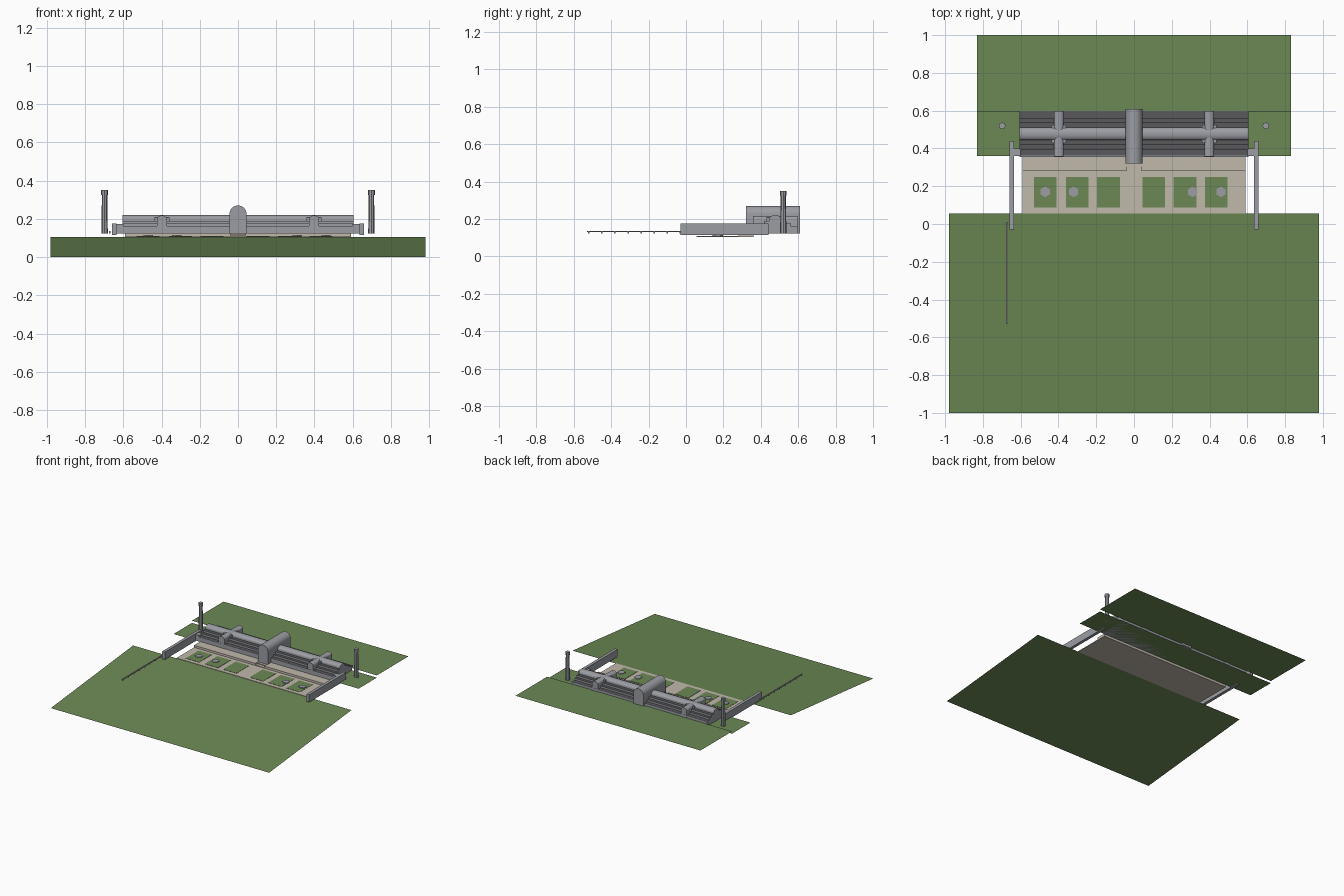
import bpy, bmesh, math
from mathutils import Vector

if "Cube" in bpy.data.objects:
    bpy.data.objects.remove(bpy.data.objects["Cube"], do_unlink=True)


def material(name, rgb):
    m = bpy.data.materials.new(name)
    m.use_nodes = True
    m.diffuse_color = (*rgb, 1)
    m.node_tree.nodes["Principled BSDF"].inputs["Base Color"].default_value = (*rgb, 1)
    return m


GRASS = material("grass_green", (0.15, 0.25, 0.09))
STONE = material("stone_grey", (0.33, 0.34, 0.37))
SLATE = material("dark_slate", (0.10, 0.10, 0.11))
SAND = material("pale_paving", (0.53, 0.48, 0.41))


def finish(name, bm, mats):
    bmesh.ops.recalc_face_normals(bm, faces=bm.faces)
    me = bpy.data.meshes.new(name)
    bm.to_mesh(me)
    bm.free()
    for m in mats:
        me.materials.append(m)
    ob = bpy.data.objects.new(name, me)
    bpy.context.collection.objects.link(ob)
    return ob


def box(name, x, y, z, mat):
    """Box from (low, high) ranges on each axis."""
    bm = bmesh.new()
    bmesh.ops.create_cube(bm, size=1)
    for v in bm.verts:
        v.co = [r[0] if c < 0 else r[1] for c, r in zip(v.co, (x, y, z))]
    return finish(name, bm, [mat])


def sheet(name, x, y, z, mat):
    """Single sheet rising from z[0] at the front to z[1] at the back."""
    bm = bmesh.new()
    bm.faces.new([bm.verts.new(p) for p in (
        (x[0], y[0], z[0]), (x[1], y[0], z[0]), (x[1], y[1], z[1]), (x[0], y[1], z[1]))])
    return finish(name, bm, [mat])


def prism(name, profile, span, along, mats):
    """Extrude a (horizontal, z) profile along x or y."""
    bm = bmesh.new()
    if along == "x":
        pts = [(span[0], h, z) for h, z in profile]
        move = Vector((span[1] - span[0], 0, 0))
    else:
        pts = [(h, span[0], z) for h, z in profile]
        move = Vector((0, span[1] - span[0], 0))
    face = bm.faces.new([bm.verts.new(p) for p in pts])
    out = bmesh.ops.extrude_face_region(bm, geom=[face])
    bmesh.ops.translate(bm, vec=move,
                        verts=[g for g in out["geom"] if isinstance(g, bmesh.types.BMVert)])
    return finish(name, bm, mats)


def vault(mid, radius, base, spring, rise, steps=12):
    """Upright profile with an arched top."""
    arc = [(mid + radius * math.cos(math.pi * i / steps),
            spring + rise * math.sin(math.pi * i / steps)) for i in range(steps + 1)]
    return [(mid + radius, base)] + arc + [(mid - radius, base)]


def smooth(ob):
    bpy.ops.object.select_all(action="DESELECT")
    ob.select_set(True)
    bpy.context.view_layer.objects.active = ob
    bpy.ops.object.shade_smooth_by_angle()


def cylinder(name, x, y, z, r1, r2, mat, sides=6):
    bm = bmesh.new()
    bmesh.ops.create_cone(bm, cap_ends=True, segments=sides, radius1=r1, radius2=r2,
                          depth=z[1] - z[0])
    bmesh.ops.translate(bm, vec=(x, y, (z[0] + z[1]) / 2), verts=bm.verts)
    return finish(name, bm, [mat])


# Lawns: a long front slope, then stepped terraces
sheet("front_slope", (-0.98, 0.98), (-1, 0.055), (0, 0.105), GRASS)
sheet("middle_lawn", (-0.83, 0.83), (0.36, 0.595), (0.122, 0.122), GRASS)
sheet("back_lawn", (-0.83, 0.83), (0.595, 1), (0.14, 0.14), GRASS)

# Paved court with planting beds and low hexagonal basins
box("paved_court", (-0.59, 0.59), (0.055, 0.36), (0.103, 0.108), SAND)
for i, x in enumerate((-0.47, -0.30, -0.135, 0.105, 0.27, 0.435)):
    box(f"planting_bed_{i}", (x - 0.06, x + 0.06), (0.087, 0.25), (0.108, 0.110), GRASS)
for i, x in enumerate((-0.47, -0.32, 0.31, 0.46)):
    cylinder(f"basin_{i}", x, 0.17, (0.108, 0.115), 0.028, 0.028, STONE)

# Raised walk with central steps
for i, x in enumerate(((-0.59, -0.04), (0.04, 0.59))):
    box(f"raised_walk_{i}", x, (0.28, 0.36), (0.108, 0.125), SAND)
for i in range(3):
    box(f"court_step_{i}", (-0.04, 0.04), (0.28 + 0.025 * i, 0.36),
        (0.108, 0.113 + 0.006 * i), SAND)

# Long hall: stepped body with dark flat roofs
half = [(0.118, 0.122), (0.118, 0.16), (0.085, 0.16), (0.085, 0.175),
        (0.06, 0.175), (0.06, 0.19), (0.032, 0.19)]
MID = 0.477
body = [(MID - h, z) for h, z in half] + [(MID + h, z) for h, z in reversed(half)]
hall = prism("hall_body", body, (-0.605, 0.605), "x", [STONE, SLATE])
for p in hall.data.polygons:
    if p.normal.z > 0.9:
        p.material_index = 1
smooth(prism("hall_vault", vault(MID, 0.033, 0.185, 0.20, 0.02),
             (-0.605, 0.605), "x", [STONE]))
for i, s in enumerate((-1, 1)):
    box(f"hall_cornice_{i}", (-0.607, 0.607),
        (MID + s * 0.118 - 0.003, MID + s * 0.118 + 0.003), (0.152, 0.162), STONE)

# Cross wings with corner blocks
for s in (-1, 1):
    side = "left" if s > 0 else "right"
    x = s * 0.398
    smooth(prism(f"cross_wing_{side}", vault(x, 0.026, 0.122, 0.20, 0.017),
                 (0.357, 0.597), "y", [STONE]))
    for i in range(4):
        bx, by = x + (0.03 if i % 2 else -0.03), MID + (0.038 if i > 1 else -0.038)
        box(f"corner_block_{side}_{i}", (bx - 0.009, bx + 0.009), (by - 0.009, by + 0.009),
            (0.17, 0.208), STONE)

# Central arched pavilion
smooth(prism("central_pavilion", vault(0, 0.045, 0.122, 0.225, 0.045, 16),
             (0.32, 0.61), "y", [STONE]))

# Side walls, their links to the hall, and free-standing towers
for s in (-1, 1):
    side = "left" if s > 0 else "right"

    def xr(a, b):
        return tuple(sorted((s * a, s * b)))
    box(f"side_wall_{side}", xr(0.635, 0.659), (-0.03, 0.44), (0.115, 0.176), STONE)
    box(f"wall_link_{side}", xr(0.60, 0.637), (0.36, 0.40), (0.122, 0.172), STONE)
    cylinder(f"tower_shaft_{side}", s * 0.698, 0.52, (0.122, 0.325), 0.017, 0.014, STONE, 8)
    cylinder(f"tower_cap_{side}", s * 0.698, 0.52, (0.325, 0.35), 0.018, 0.018, STONE, 8)

# Slim rail reaching out over the slope
box("rail_beam", (-0.676, -0.666), (-0.53, 0.01), (0.130, 0.136), STONE)
for i in range(8):
    y = -0.52 + 0.07 * i
    box(f"rail_post_{i}", (-0.675, -0.667), (y - 0.004, y + 0.004), (0.122, 0.131), STONE)
